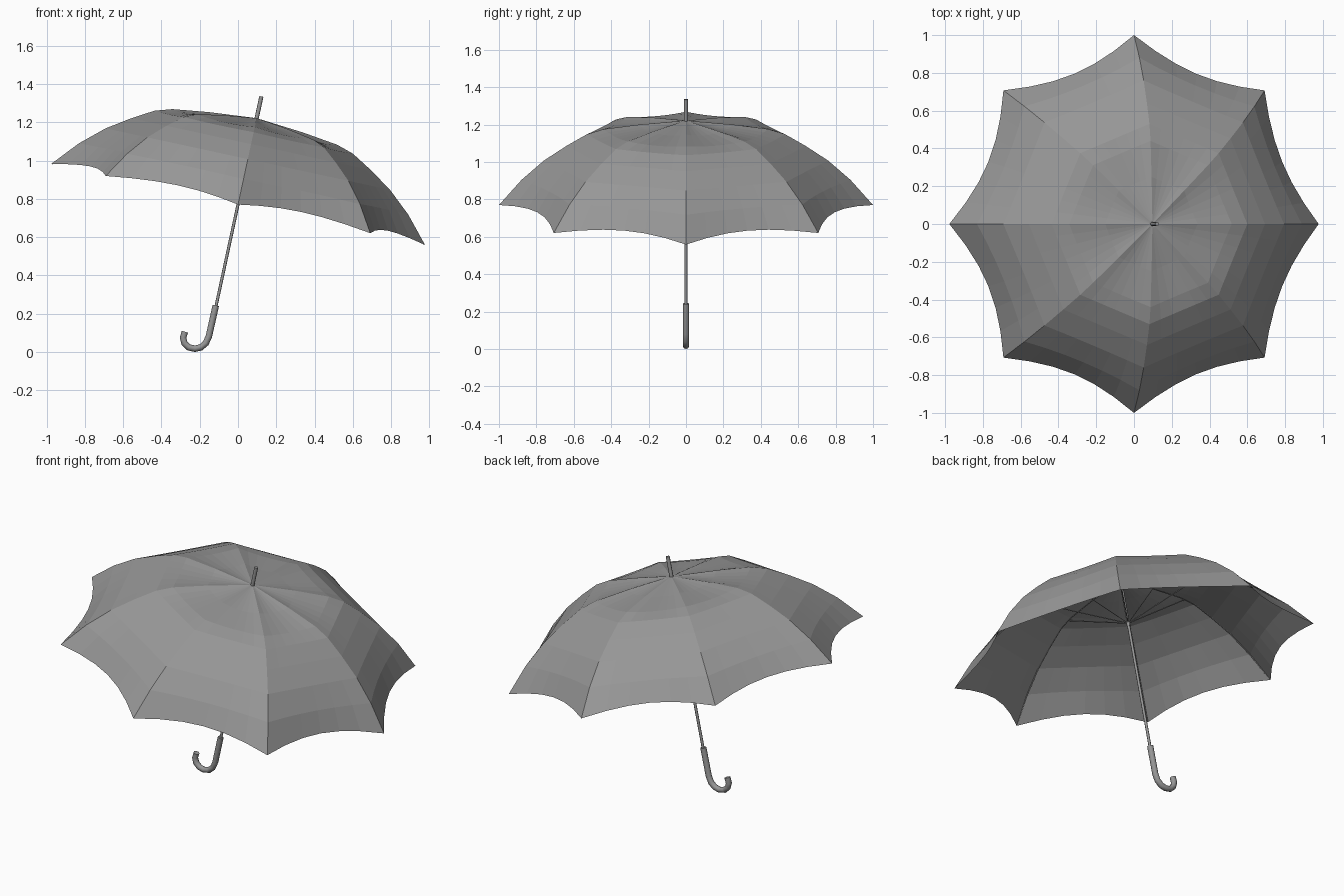
import bpy, bmesh, math
from mathutils import Matrix, Vector

if "Cube" in bpy.data.objects:
    bpy.data.objects.remove(bpy.data.objects["Cube"])

# Whole umbrella leans about y around the centre of the rim plane
TILT = Matrix.Translation((0, 0, 0.77)) @ Matrix.Rotation(math.radians(12.2), 4, 'Y')
N = 8      # ribs
SUB = 6    # fabric divisions per panel
# Fabric rings: rib radius, rib height, inward pull and lift at mid panel
RINGS = [(0.02, 0.46, 0, 0), (0.25, 0.44, 0, -0.014), (0.44, 0.415, 0, -0.01),
         (0.53, 0.387, 0, -0.003), (0.64, 0.323, 0, 0), (0.76, 0.243, 0.004, 0),
         (0.88, 0.137, 0.025, 0.003), (1.0, 0.0, 0.068, 0.032)]

grey = bpy.data.materials.new("dark_grey")
grey.diffuse_color = (0.31, 0.31, 0.31, 1)
grey.use_nodes = True
grey.node_tree.nodes["Principled BSDF"].inputs["Base Color"].default_value = grey.diffuse_color


def tube(name, paths, radius, sides_res=2, matrix=None):
    """Capped round tubes along one or more poly paths."""
    cu = bpy.data.curves.new(name, 'CURVE')
    cu.dimensions = '3D'
    cu.bevel_depth = radius
    cu.bevel_resolution = sides_res
    cu.use_fill_caps = True
    cu.materials.append(grey)
    for pts in paths:
        sp = cu.splines.new('POLY')
        sp.points.add(len(pts) - 1)
        for p, co in zip(sp.points, pts):
            p.co = (*co, 1)
    ob = bpy.data.objects.new(name, cu)
    bpy.context.collection.objects.link(ob)
    if matrix is not None:
        ob.matrix_world = matrix
    return ob


def polar(r, z, i):
    a = 2 * math.pi * i / N
    return Vector((r * math.cos(a), r * math.sin(a), z))


# Canopy: fabric stretched between ribs, hem scalloped inwards
bm = bmesh.new()
rings = []
for r, z, pull, lift in RINGS:
    ring = []
    for i in range(N):
        a, b = polar(r, z, i), polar(r, z, i + 1)
        for j in range(SUB):
            t = j / SUB
            s = 4 * t * (1 - t)
            p = a.lerp(b, t)
            ring.append(bm.verts.new((p.x * (1 - pull * s), p.y * (1 - pull * s), p.z + lift * s)))
    rings.append(ring)
M = N * SUB
for lo, hi in zip(rings, rings[1:]):
    for i in range(M):
        bm.faces.new((lo[i], hi[i], hi[(i + 1) % M], lo[(i + 1) % M]))
bm.faces.new(rings[0])
me = bpy.data.meshes.new("canopy")
bm.to_mesh(me)
bm.free()
me.materials.append(grey)
canopy = bpy.data.objects.new("canopy", me)
bpy.context.collection.objects.link(canopy)
canopy.matrix_world = TILT

# Ribs under the fabric and stretchers from the runner
tube("ribs", [[polar(q[0] - 0.003, q[1] - 0.006, i) for q in RINGS[:-1]] + [polar(0.995, 0.001, i)]
              for i in range(N)], 0.003, 0, TILT)
tube("stretchers", [[polar(0.008, 0.20, i), polar(0.45, 0.40, i)] for i in range(N)],
     0.003, 0, TILT)

# Shaft, runner and top ferrule
tube("shaft", [[(0, 0, -0.56), (0, 0, 0.47)]], 0.008, 2, TILT)
tube("runner", [[(0, 0, 0.18), (0, 0, 0.205)]], 0.01, 2, TILT)
tube("ferrule", [[(0, 0, 0.44), (0, 0, 0.578)]], 0.011, 2, TILT)

# Hooked handle
HOOK = [(-0.116, 0.243), (-0.152, 0.082), (-0.168, 0.046), (-0.194, 0.024), (-0.225, 0.017),
        (-0.257, 0.024), (-0.280, 0.046), (-0.287, 0.075), (-0.277, 0.106)]
tube("handle", [[(x, 0, z) for x, z in HOOK]], 0.017, 2)
